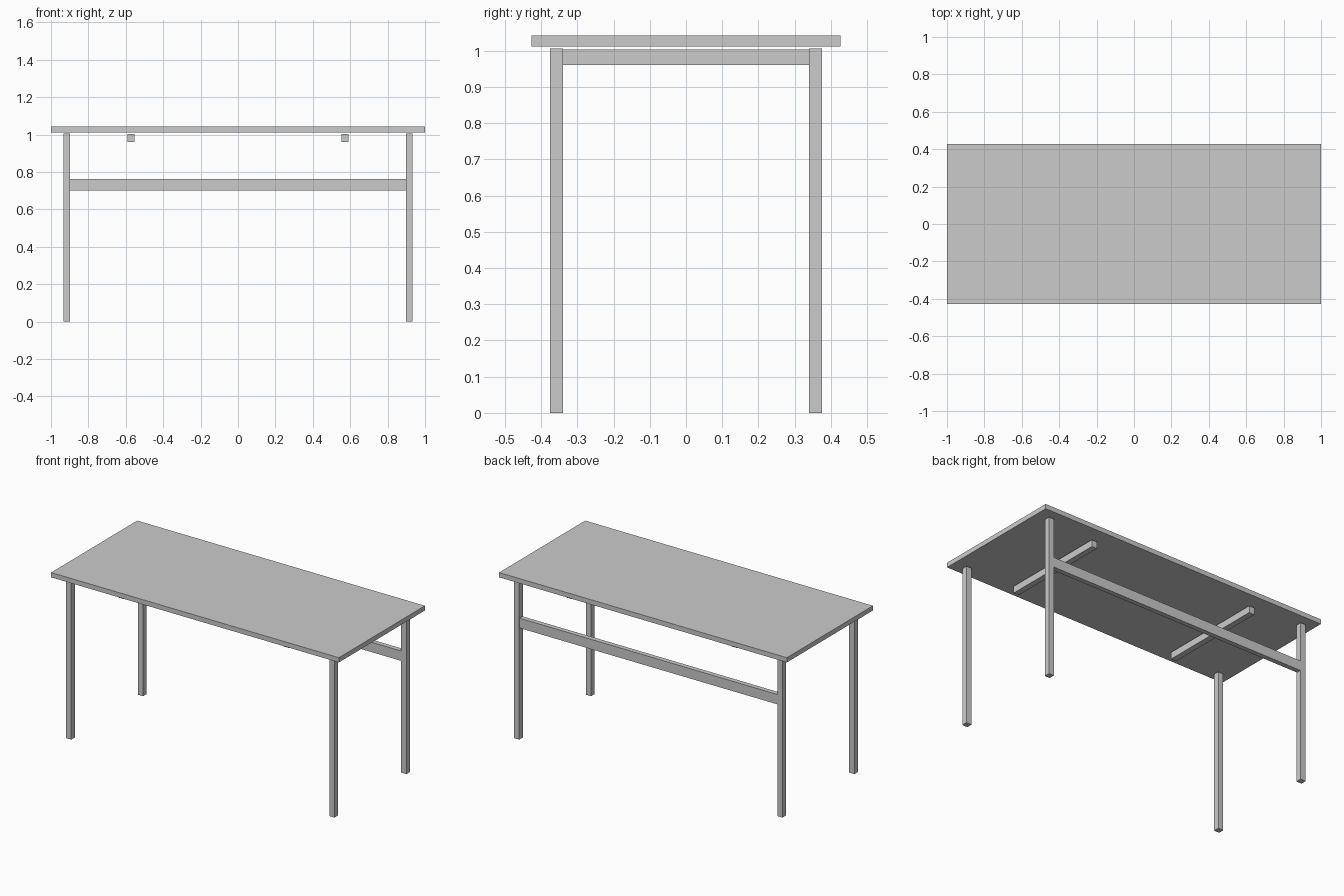
import bpy

if "Cube" in bpy.data.objects:
    bpy.data.objects.remove(bpy.data.objects["Cube"])


def box(name, x, y, z):
    """Axis-aligned box from (min, max) ranges."""
    ranges = (x, y, z)
    centre = [(a + b) / 2 for a, b in ranges]
    bpy.ops.mesh.primitive_cube_add(size=1, location=centre)
    ob = bpy.context.object
    ob.name = name
    ob.scale = [b - a for a, b in ranges]
    bpy.ops.object.transform_apply(location=False, rotation=False, scale=True)
    return ob


def span(centre, width):
    return (centre - width / 2, centre + width / 2)


LEG_X, LEG_Y, LEG_W = 0.915, 0.357, 0.036

# Table top, floating just above the legs
box("table_top", (-1, 1), (-0.427, 0.427), (1.012, 1.042))

for sx, side in ((-1, "left"), (1, "right")):
    # Four square legs
    for sy, end in ((-1, "front"), (1, "back")):
        box(f"{end}_{side}_leg", span(sx * LEG_X, LEG_W),
            span(sy * LEG_Y, LEG_W), (0, 1.006))
    # Short bearers under the top
    box(f"{side}_bearer", span(sx * 0.572, 0.037), (-0.339, 0.339), (0.96, 1.003))

# Long rail between the back legs
inner = LEG_X - LEG_W / 2
box("back_rail", (-inner, inner), span(LEG_Y, 0.03), (0.70, 0.762))
